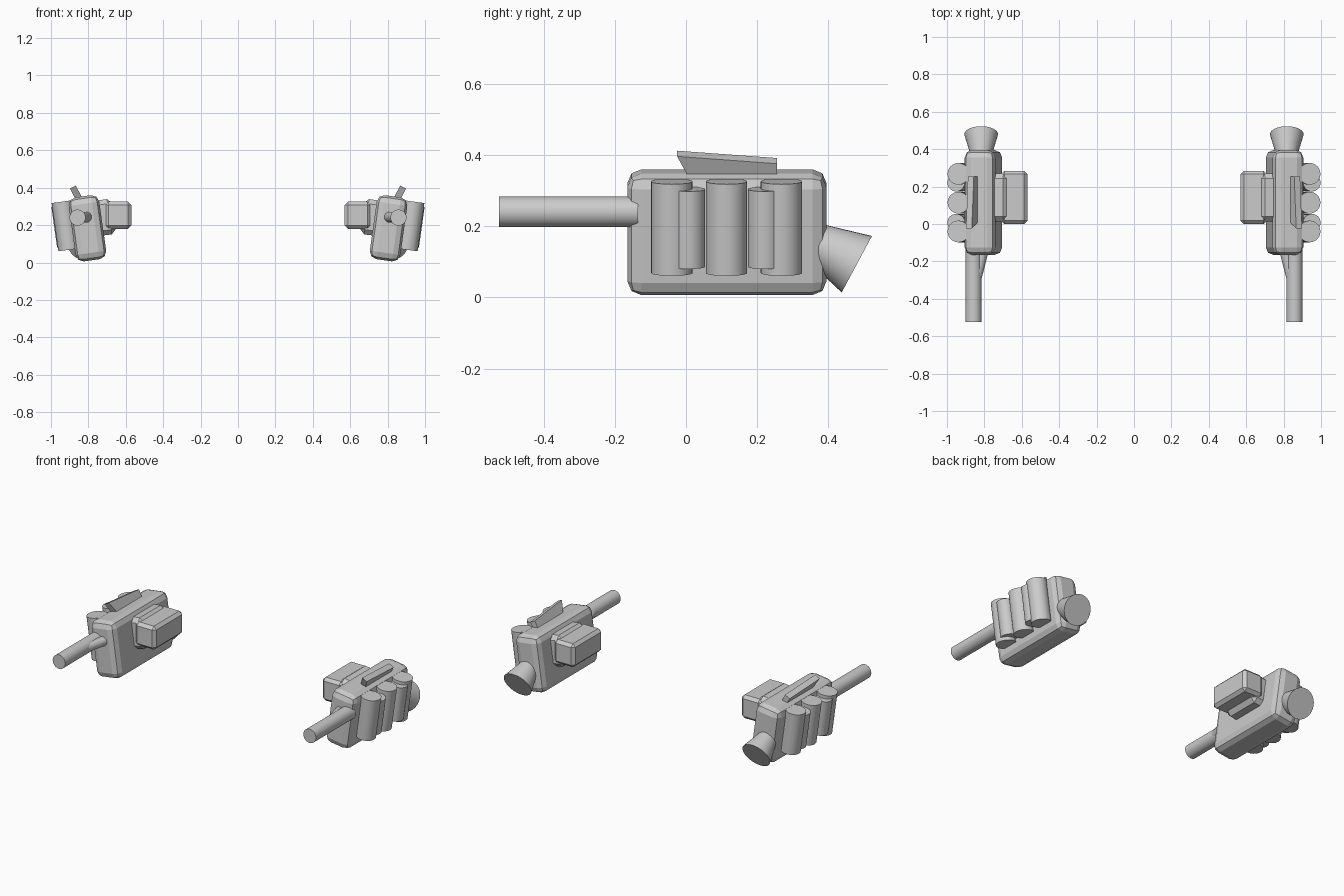
import bpy, bmesh, math
from mathutils import Matrix, Vector

cube = bpy.data.objects.get("Cube")
if cube:
    bpy.data.objects.remove(cube, do_unlink=True)

GREY = (0.6, 0.6, 0.6, 1.0)
mat = bpy.data.materials.new("plain grey")
mat.use_nodes = True
mat.diffuse_color = GREY
mat.node_tree.nodes["Principled BSDF"].inputs["Base Color"].default_value = GREY

# The pod hull leans outward at the top
TILT = Matrix.Translation((0.805, 0, 0.183)) @ Matrix.Rotation(math.radians(8), 4, "Y")


def finish(bm, name, matrix, side, smooth=False):
    bm.transform(matrix)
    if side < 0:
        bm.transform(Matrix.Scale(-1, 4, (1, 0, 0)))
    bmesh.ops.recalc_face_normals(bm, faces=bm.faces)
    mesh = bpy.data.meshes.new(name)
    bm.to_mesh(mesh)
    bm.free()
    mesh.materials.append(mat)
    obj = bpy.data.objects.new(("left_" if side > 0 else "right_") + name, mesh)
    bpy.context.collection.objects.link(obj)
    if smooth:
        bpy.ops.object.select_all(action="DESELECT")
        obj.select_set(True)
        bpy.context.view_layer.objects.active = obj
        bpy.ops.object.shade_smooth_by_angle(angle=math.radians(35))


def box(name, side, size, centre, bevel, segments=1, matrix=Matrix()):
    bm = bmesh.new()
    bmesh.ops.create_cube(bm, size=1, matrix=Matrix.Diagonal((*size, 1)))
    bmesh.ops.bevel(bm, geom=bm.edges[:], offset=bevel, segments=segments,
                    profile=0.5, affect="EDGES")
    finish(bm, name, matrix @ Matrix.Translation(centre), side)


def rod(name, side, start, end, r1, r2, matrix=Matrix()):
    start, end = Vector(start), Vector(end)
    axis = end - start
    bm = bmesh.new()
    bmesh.ops.create_cone(bm, cap_ends=True, segments=32, radius1=r1, radius2=r2,
                          depth=axis.length)
    turn = axis.to_track_quat("Z", "Y").to_matrix().to_4x4()
    finish(bm, name, matrix @ Matrix.Translation((start + end) / 2) @ turn, side, True)


def plate(name, side, profile, thickness, matrix):
    # Profile lies in the local YZ plane and is extruded along X
    bm = bmesh.new()
    face = bm.faces.new([bm.verts.new((-thickness / 2, y, z)) for y, z in profile])
    new = bmesh.ops.extrude_face_region(bm, geom=[face])["geom"]
    bmesh.ops.translate(bm, vec=(thickness, 0, 0),
                        verts=[v for v in new if isinstance(v, bmesh.types.BMVert)])
    finish(bm, name, matrix, side)


for side in (1, -1):
    # Hull
    box("hull", side, (0.165, 0.56, 0.345), (0, 0.115, 0), 0.04, 2, TILT)

    # Canisters on the outer face: three large, two small between them
    for i in range(3):
        y = -0.04 + 0.154 * i
        rod(f"large_canister_{i + 1}", side, (0.113, y, -0.10), (0.113, y, 0.16),
            0.058, 0.058, TILT)
    for i in range(2):
        y = 0.007 + 0.214 * i
        rod(f"small_canister_{i + 1}", side, (0.128, y, -0.08), (0.128, y, 0.14),
            0.047, 0.047, TILT)

    # Barrel and its slanted brace
    rod("barrel", side, (0.858, -0.525, 0.24), (0.858, -0.135, 0.24), 0.043, 0.043)
    rod("barrel_brace", side, (0.80, -0.12, 0.243), (0.848, -0.31, 0.24), 0.028, 0.028)

    # Rear thruster, flaring back and down
    rod("thruster", side, (0.817, 0.357, 0.159), (0.817, 0.48, 0.093), 0.053, 0.09)

    # Leaning top fin
    lean = Matrix.Translation((0.845, 0, 0.33)) @ Matrix.Rotation(math.radians(27), 4, "Y")
    plate("top_fin", side, [(-0.025, 0.083), (0.255, 0.06), (0.255, -0.02), (0.025, -0.02)],
          0.035, lean)

    # Inner mounting pad and coupling block
    box("mounting_pad", side, (0.11, 0.255, 0.19), (-0.095, 0.142, 0.045), 0.025, 1, TILT)
    box("coupling_block", side, (0.14, 0.285, 0.145), (0.64, 0.142, 0.253), 0.018)
